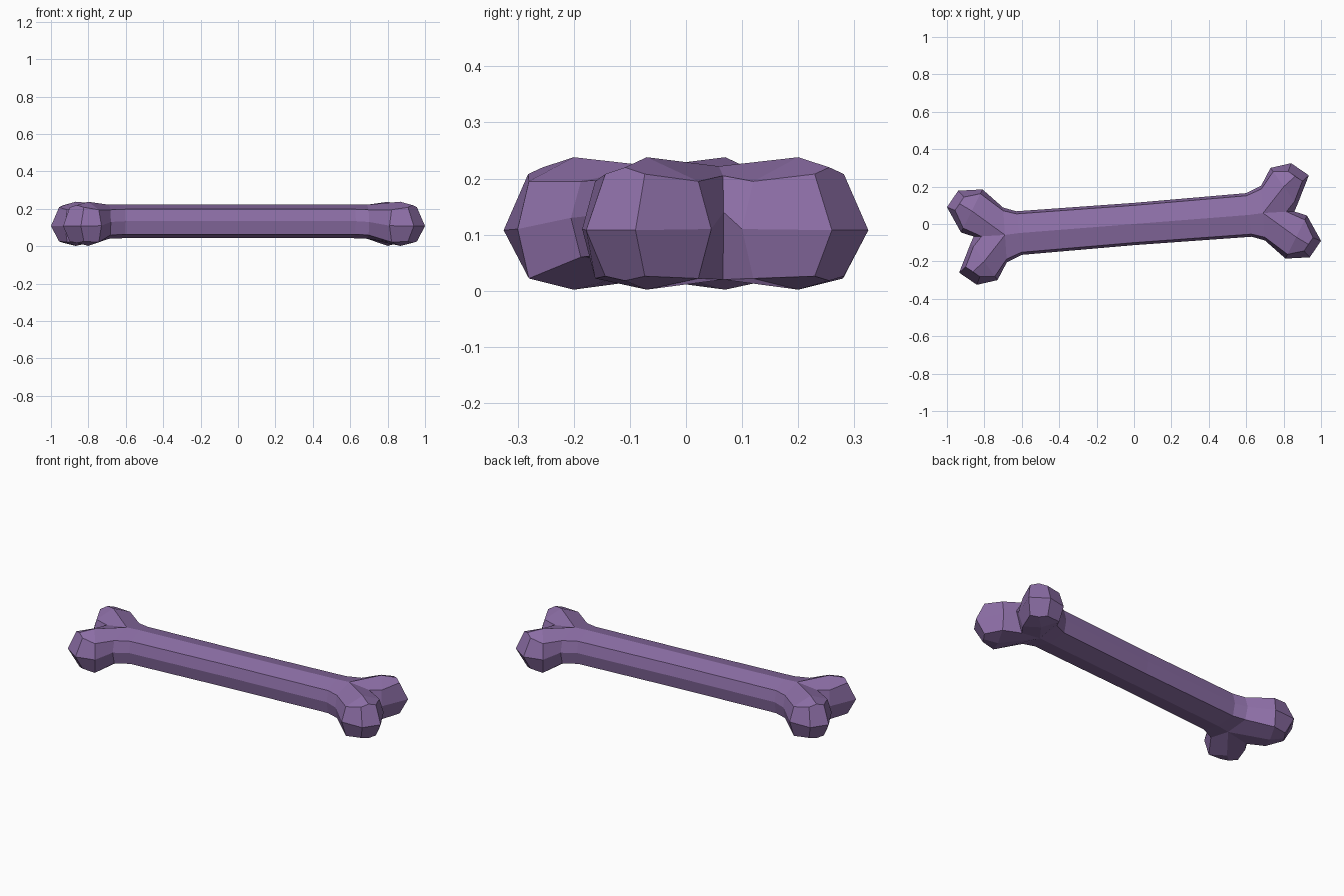
import bpy, bmesh
from mathutils import Matrix, Vector

if "Cube" in bpy.data.objects:
    bpy.data.objects.remove(bpy.data.objects["Cube"])

bm = bmesh.new()


def ring(a, b, mid, up, top, low, bottom, k=0.88, back=0.0):
    """Eight-sided section between plan points a and b (outer, inner)."""
    a, b = Vector(a), Vector(b)
    c, h = (a + b) / 2, (b - a) / 2
    n = Vector((h.y, -h.x)).normalized()
    if n.x < 0:
        n = -n
    prof = [(-1, mid, 0), (-k, up, back), (0, top, back), (k, up, back),
            (1, mid, 0), (k, low, back), (0, bottom, back), (-k, low, back)]
    verts = []
    for s, z, d in prof:
        p = c + h * s - n * d
        verts.append(bm.verts.new((p.x, p.y, z)))
    return verts


def bridge(r, s):
    for i in range(8):
        j = (i + 1) % 8
        bm.faces.new((r[i], r[j], s[j], s[i]))


# Half of the shaft, ending in a flare
shaft_z = (0.134, 0.198, 0.222, 0.064, 0.043)
middle = ring((0, 0.113), (0, -0.113), *shaft_z)
neck = ring((0.60, 0.165), (0.63, -0.068), *shaft_z)
flare = ring((0.68, 0.205), (0.70, -0.088), 0.13, 0.195, 0.222, 0.06, 0.04)
bridge(middle, neck)
bridge(neck, flare)

# Notch column shared by the two knobs
notch = [bm.verts.new(p) for p in
         ((0.815, 0.066, 0.205), (0.857, 0.067, 0.14), (0.82, 0.066, 0.02))]
top, bottom = flare[2], flare[6]
base_a = [flare[0], flare[1], top, *notch, bottom, flare[7]]
base_b = [flare[4], flare[3], top, *notch, bottom, flare[5]]


# Knobs: base section, widest section, blunt two-faced tip
def knob(base, wide, tip):
    w = ring(*wide, 0.11, 0.195, 0.238, 0.022, 0.002, k=0.8)
    t = ring(*tip, 0.108, 0.208, 0.22, 0.026, 0.018, k=0.8, back=0.045)
    bridge(base, w)
    bridge(w, t)
    bm.faces.new(t[0:5])
    bm.faces.new((t[4], t[5], t[6], t[7], t[0]))


knob(base_a, ((0.73, 0.30), (0.872, 0.10)), ((0.84, 0.325), (0.935, 0.26)))
knob(base_b, ((0.81, -0.185), (0.925, 0.045)), ((0.94, -0.178), (1.0, -0.09)))

# Other half by a half turn
copy = bmesh.ops.duplicate(bm, geom=bm.verts[:] + bm.edges[:] + bm.faces[:])
bmesh.ops.rotate(bm, verts=[g for g in copy["geom"] if isinstance(g, bmesh.types.BMVert)],
                 cent=(0, 0, 0), matrix=Matrix.Rotation(3.14159265, 3, 'Z'))
bmesh.ops.remove_doubles(bm, verts=bm.verts[:], dist=0.001)
bmesh.ops.recalc_face_normals(bm, faces=bm.faces[:])

mesh = bpy.data.meshes.new("bone")
bm.to_mesh(mesh)
bm.free()
bone = bpy.data.objects.new("bone", mesh)
bpy.context.collection.objects.link(bone)

mat = bpy.data.materials.new("purple")
mat.diffuse_color = (0.27, 0.16, 0.39, 1)
mat.use_nodes = True
mat.node_tree.nodes["Principled BSDF"].inputs["Base Color"].default_value = mat.diffuse_color
mesh.materials.append(mat)
